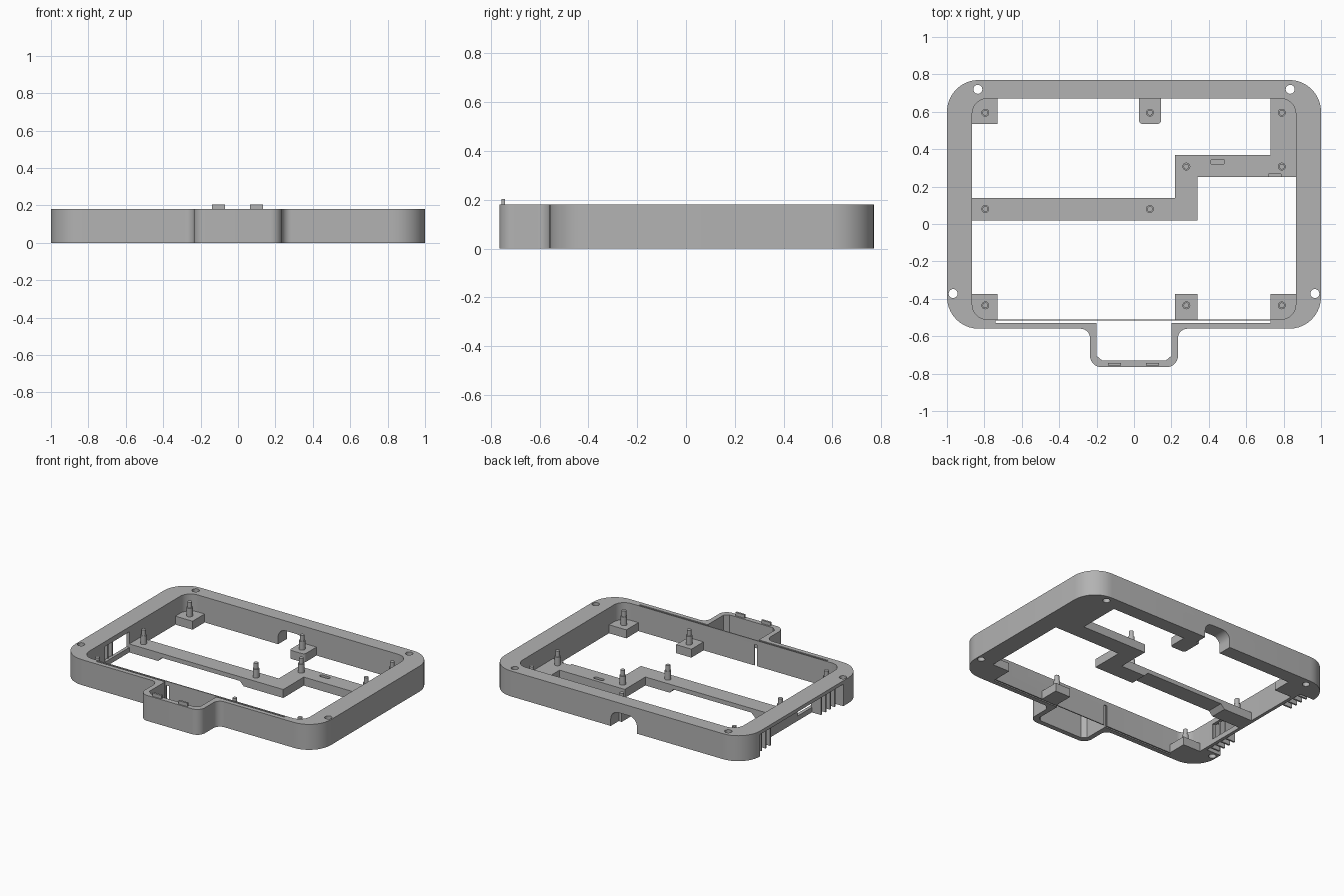
import bpy, bmesh, math
from mathutils import Vector

old = bpy.data.objects.get("Cube")
if old:
    bpy.data.objects.remove(old, do_unlink=True)

grey = bpy.data.materials.new("plain grey")
grey.use_nodes = True
COLOUR = (0.45, 0.45, 0.45, 1)
grey.diffuse_color = COLOUR
grey.node_tree.nodes["Principled BSDF"].inputs["Base Color"].default_value = COLOUR

HEIGHT = 0.18
PAD_TOP = 0.06


def fillet(corners, steps=10):
    """Turn (x, y, radius) corners into a rounded outline."""
    out = []
    n = len(corners)
    for i, (x, y, r) in enumerate(corners):
        p = Vector((x, y))
        if r == 0:
            out.append(p)
            continue
        a = (Vector(corners[i - 1][:2]) - p).normalized()
        b = (Vector(corners[(i + 1) % n][:2]) - p).normalized()
        half = a.angle(b) / 2
        centre = p + (a + b).normalized() * r / math.sin(half)
        start = p + a * r / math.tan(half) - centre
        end = p + b * r / math.tan(half) - centre
        sweep = math.pi - 2 * half
        for k in range(steps + 1):
            t = k / steps
            out.append(centre + (start * math.sin((1 - t) * sweep)
                                 + end * math.sin(t * sweep)) / math.sin(sweep))
    return out


def prism(name, points, z0, z1, along_y=False):
    """Extrude an outline upward, or an x-z outline along y."""
    bm = bmesh.new()
    if along_y:
        verts = [bm.verts.new((p[0], z0, p[1])) for p in points]
        move = (0, z1 - z0, 0)
    else:
        verts = [bm.verts.new((p[0], p[1], z0)) for p in points]
        move = (0, 0, z1 - z0)
    face = bm.faces.new(verts)
    top = bmesh.ops.extrude_face_region(bm, geom=[face])["geom"]
    bmesh.ops.translate(bm, vec=move, verts=[g for g in top if isinstance(g, bmesh.types.BMVert)])
    bmesh.ops.recalc_face_normals(bm, faces=bm.faces)
    mesh = bpy.data.meshes.new(name)
    bm.to_mesh(mesh)
    bm.free()
    mesh.materials.append(grey)
    ob = bpy.data.objects.new(name, mesh)
    bpy.context.collection.objects.link(ob)
    return ob


def rect(x0, x1, y0, y1, r=0):
    return fillet([(x0, y0, r), (x1, y0, r), (x1, y1, r), (x0, y1, r)])


def box(name, x0, x1, y0, y1, z0, z1, r=0):
    return prism(name, rect(x0, x1, y0, y1, r), z0, z1)


def disc(name, x, y, r, z0, z1, sides=24):
    ring = [(x + r * math.cos(k * math.tau / sides), y + r * math.sin(k * math.tau / sides))
            for k in range(sides)]
    return prism(name, ring, z0, z1)


def activate(ob):
    bpy.ops.object.select_all(action="DESELECT")
    ob.select_set(True)
    bpy.context.view_layer.objects.active = ob


def cut(ob, cutter):
    activate(ob)
    mod = ob.modifiers.new("cut", "BOOLEAN")
    mod.operation = "DIFFERENCE"
    mod.solver = "EXACT"
    mod.object = cutter
    bpy.ops.object.modifier_apply(modifier=mod.name)
    bpy.data.objects.remove(cutter, do_unlink=True)


# Outer shell with the front tab
right_half = [(0.235, -0.765, 0.06), (0.235, -0.56, 0.05), (1, -0.56, 0.17), (1, 0.77, 0.17)]
left_half = [(-x, y, r) for x, y, r in reversed(right_half)]
frame = prism("frame", fillet(right_half + left_half), 0, HEIGHT)

# Main cavity, tab cavity and the slits behind the front wall
cut(frame, box("cavity_cutter", -0.865, 0.865, -0.51, 0.67, -0.1, 0.3, 0.08))
tab = [(-0.2, -0.517), (-0.2, -0.705), (-0.17, -0.73), (0.17, -0.73), (0.2, -0.705), (0.2, -0.517)]
cut(frame, prism("tab_cutter", tab, -0.1, 0.3))
for x0, x1 in [(-0.74, -0.19), (0.19, 0.73)]:
    cut(frame, box("slit_cutter", x0, x1, -0.528, -0.517, -0.1, 0.3))
cut(frame, box("gap_cutter", -0.2, -0.178, -0.525, -0.5, -0.1, 0.15))

# Recess under the right rim and the window in its thin inner wall
cut(frame, box("recess_cutter", -1.1, -0.888, -0.33, 0.6, -0.1, 0.155))
cut(frame, box("window_cutter", -0.92, -0.84, -0.25, 0.02, 0.035, 0.145))

# Cable arch through the back wall
arch = fillet([(-0.155, -0.1, 0), (0.05, -0.1, 0), (0.05, 0.11, 0.06), (-0.155, 0.11, 0.06)])
cut(frame, prism("arch_cutter", arch, 0.6, 0.9, along_y=True))

# Screw holes
for side in (-1, 1):
    for x, y in [(0.835, 0.72), (0.967, -0.372)]:
        cut(frame, disc("hole_cutter", side * x, y, 0.024, -0.1, 0.3))

# Ribs at both ends of the recess
ribs = []
for k in range(4):
    for y in (-0.3 + 0.05 * k, 0.42 + 0.05 * k):
        ribs.append(box("recess_rib", -0.96, -0.88, y, y + 0.012, 0, 0.16))

# Stepped bracket across the opening
path = [(-0.875, 0.02), (0.34, 0.02), (0.34, 0.25), (0.87, 0.25), (0.87, 0.68),
        (0.73, 0.68), (0.73, 0.37), (0.22, 0.37), (0.22, 0.14), (-0.875, 0.14)]
bracket = prism("bracket", path, 0, PAD_TOP)
bridge = [(-0.66, -0.02), (0.05, -0.02), (0, 0.03), (-0.61, 0.03)]
cut(bracket, prism("bridge_cutter", bridge, -0.05, 0.2, along_y=True))
cut(bracket, box("slot_cutter", 0.41, 0.485, 0.32, 0.345, 0.03, 0.1, 0.008))
cut(bracket, box("notch_cutter", 0.72, 0.785, 0.24, 0.268, 0.03, 0.1))

# Standing pads against the walls
for x0, x1, y0, y1 in [(-0.875, -0.73, 0.535, 0.68), (-0.875, -0.73, -0.512, -0.375),
                       (0.22, 0.34, -0.512, -0.375), (0.73, 0.875, -0.512, -0.375)]:
    box("pad", x0, x1, y0, y1, 0, PAD_TOP)
pad = fillet([(0.027, 0.68, 0), (0.027, 0.535, 0.02), (0.145, 0.535, 0.02), (0.145, 0.68, 0)])
prism("back_pad", pad, 0, PAD_TOP)

# Mounting pins, each a shoulder with a tall post
pins = [(-0.795, 0.595), (0.085, 0.595), (0.79, 0.595), (0.28, 0.307), (0.79, 0.307),
        (-0.795, 0.08), (0.085, 0.08), (-0.795, -0.435), (0.28, -0.435), (0.79, -0.435)]
for x, y in pins:
    disc("pin_shoulder", x, y, 0.021, PAD_TOP - 0.01, 0.12)
    disc("pin_post", x, y, 0.015, 0.11, 0.16)

# Clips on the tab
for x in (-0.105, 0.098):
    box("tab_clip", x - 0.035, x + 0.035, -0.756, -0.742, HEIGHT - 0.01, 0.204)

# Smooth curved walls, sharp edges
for ob in list(bpy.context.collection.objects):
    if ob.type == "MESH" and grey.name in ob.data.materials:
        activate(ob)
        bpy.ops.object.shade_smooth_by_angle(angle=math.radians(30))
